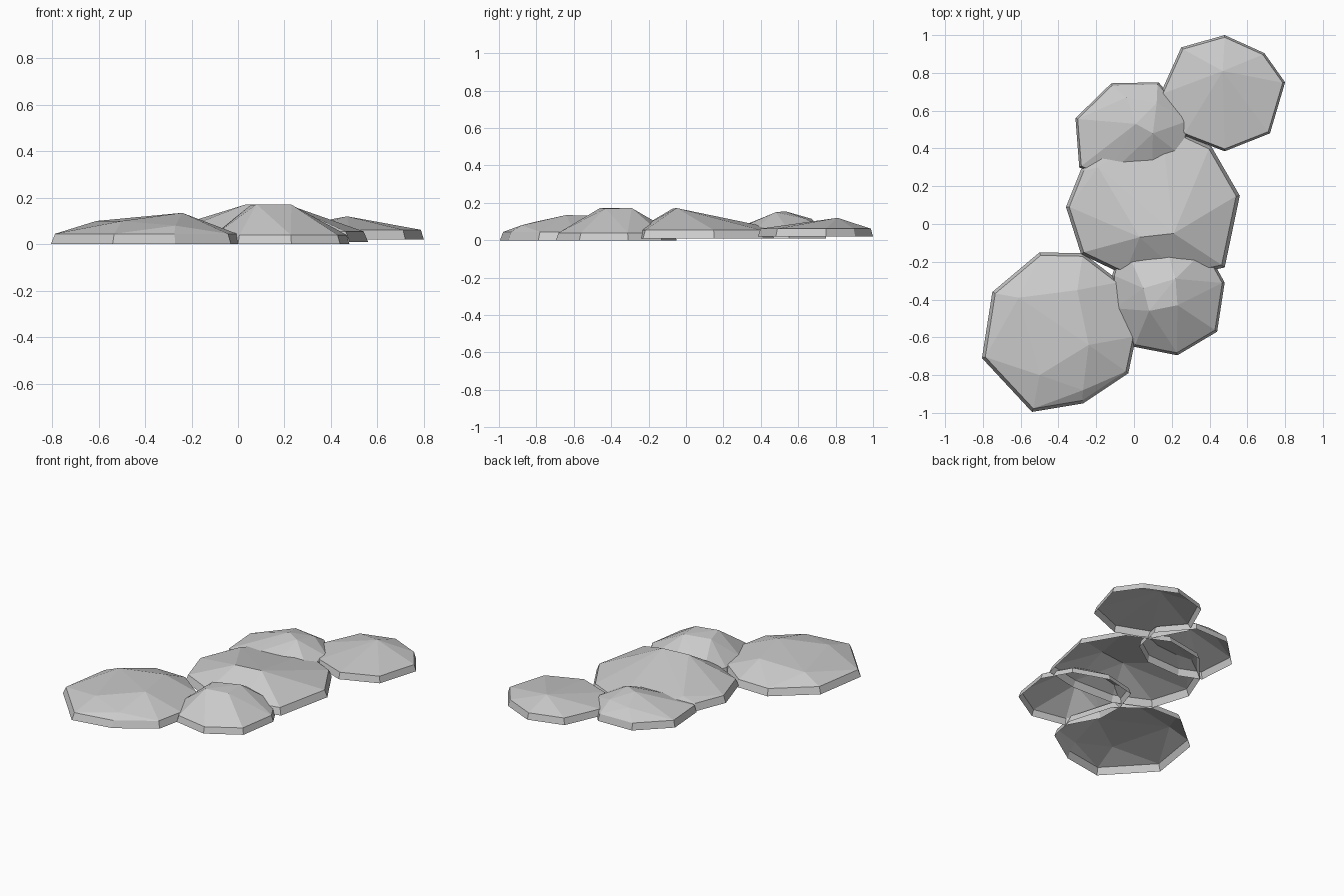
import bpy, bmesh

if "Cube" in bpy.data.objects:
    bpy.data.objects.remove(bpy.data.objects["Cube"])


def rock(name, z0, z1, outline, tops, inset=0.96):
    """Faceted stone shell: base outline, narrow bevelled rim, hull over the peaks, open below."""
    cx = sum(p[0] for p in outline) / len(outline)
    cy = sum(p[1] for p in outline) / len(outline)
    bm = bmesh.new()
    for x, y in outline:
        bm.verts.new((x, y, z0))
        bm.verts.new((cx + (x - cx) * inset, cy + (y - cy) * inset, z1))
    for p in tops:
        bm.verts.new(p)
    res = bmesh.ops.convex_hull(bm, input=bm.verts[:])
    junk = {g for g in res["geom_interior"] + res["geom_unused"]
            if isinstance(g, bmesh.types.BMVert) and g.is_valid}
    bmesh.ops.delete(bm, geom=list(junk), context='VERTS')
    bmesh.ops.recalc_face_normals(bm, faces=bm.faces[:])
    bm.normal_update()
    under = [f for f in bm.faces if f.normal.z < -0.5]
    bmesh.ops.delete(bm, geom=under, context='FACES')
    me = bpy.data.meshes.new(name)
    bm.to_mesh(me)
    bm.free()
    ob = bpy.data.objects.new(name, me)
    bpy.context.collection.objects.link(ob)
    return ob


# Large front-left slab
rock("front_left_stone", 0.0, 0.045,
     [(-.805, -.71), (-.54, -.995), (-.27, -.95), (-.03, -.79), (.01, -.6),
      (-.08, -.3), (-.27, -.155), (-.5, -.15), (-.75, -.36)],
     [(-.24, -.64, .135), (-.61, -.39, .10), (-.3, -.35, .125),
      (-.5, -.8, .1), (-.27, -.88, .08)])

# Small steep front-right stone
rock("front_right_stone", 0.0, 0.04,
     [(0, -.65), (.23, -.695), (.44, -.57), (.48, -.31), (.38, -.13),
      (.15, -.05), (-.06, -.1), (-.115, -.27), (-.11, -.45)],
     [(.08, -.46, .172), (.23, -.43, .17), (.22, -.29, .172), (.05, -.34, .165)])

# Big centre slab
rock("centre_stone", 0.01, 0.055,
     [(-.36, .09), (-.28, -.16), (-.05, -.27), (.25, -.28), (.48, -.23),
      (.56, .15), (.41, .41), (.15, .53), (-.12, .48), (-.28, .29)],
     [(.21, -.05, .172), (.03, -.07, .17), (-.19, .3, .09)])

# Back-middle stone
rock("back_middle_stone", 0.01, 0.055,
     [(-.31, .56), (-.12, .745), (.13, .75), (.30, .55), (.26, .36),
      (.1, .25), (-.15, .24), (-.29, .3)],
     [(.01, .53, .155), (.1, .48, .15), (-.04, .67, .115), (.12, .64, .115)])

# Outlying back-right slab
rock("back_right_stone", 0.02, 0.062,
     [(.14, .69), (.25, .935), (.48, 1.0), (.69, .905), (.80, .75),
      (.72, .48), (.48, .385), (.26, .47)],
     [(.47, .81, .12)])
